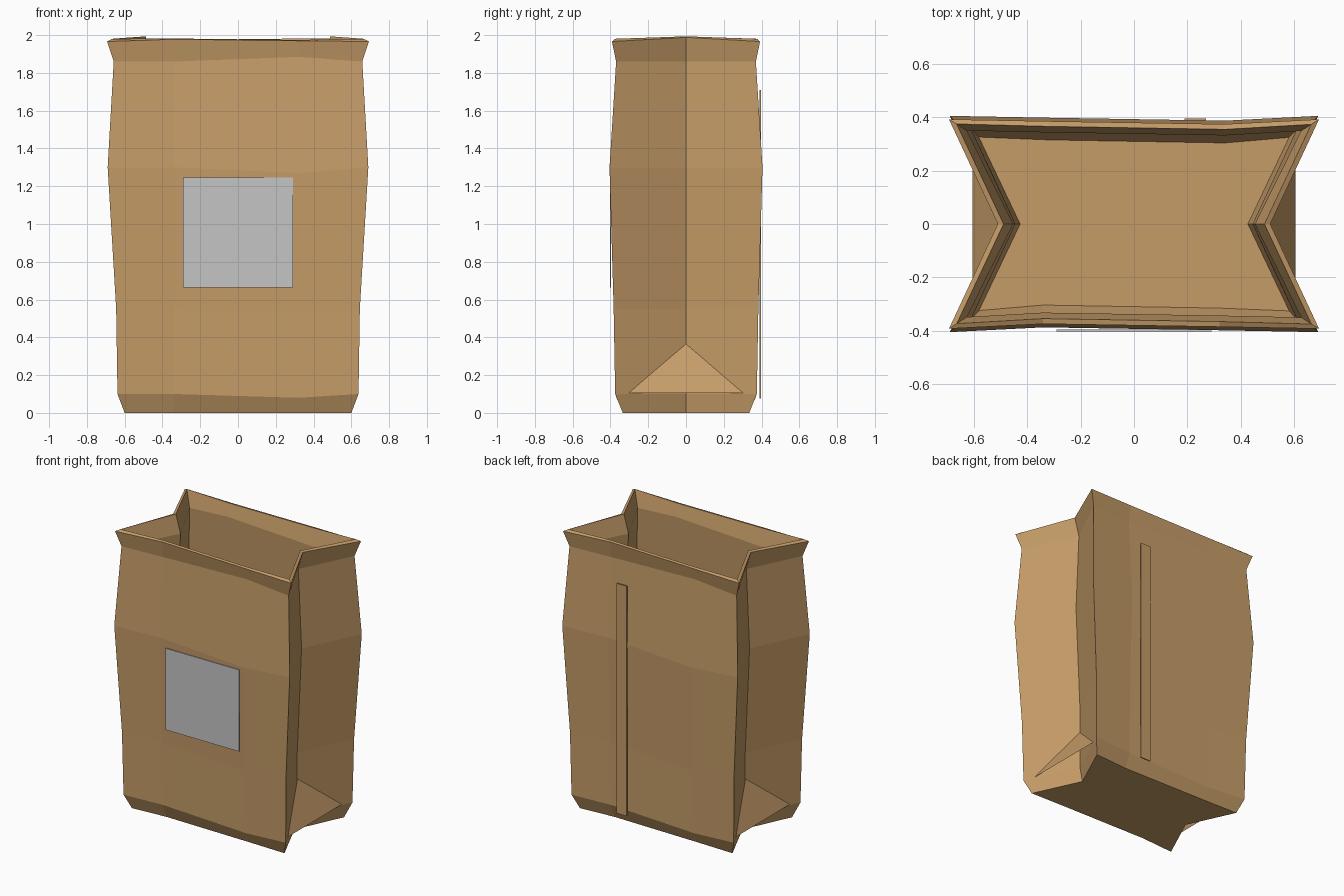
import bpy, bmesh

if "Cube" in bpy.data.objects:
    bpy.data.objects.remove(bpy.data.objects["Cube"])


def material(name, rgb):
    m = bpy.data.materials.new(name)
    m.diffuse_color = (*rgb, 1)
    m.use_nodes = True
    m.node_tree.nodes["Principled BSDF"].inputs["Base Color"].default_value = m.diffuse_color
    return m


kraft = material("kraft_paper", (0.565, 0.335, 0.138))
grey = material("label_grey", (0.56, 0.56, 0.56))


def make(name, verts, faces, mat):
    me = bpy.data.meshes.new(name)
    me.from_pydata(verts, [], faces)
    me.materials.append(mat)
    ob = bpy.data.objects.new(name, me)
    bpy.context.collection.objects.link(ob)
    return ob


def plate(name, x0, x1, y0, y1, z0, z1, mat):
    v = [(x, y, z) for z in (z0, z1) for x, y in ((x0, y0), (x1, y0), (x1, y1), (x0, y1))]
    f = [(3, 2, 1, 0), (4, 5, 6, 7)] + [(i, (i + 1) % 4, (i + 1) % 4 + 4, i + 4) for i in range(4)]
    return make(name, v, f, mat)


# Levels: z, half width, half depth, gusset fold x, left kink lift, right kink lift, fold lift
LEVELS = [
    (0.00, 0.600, 0.335, 0.445, 0.00, 0.00, 0.00),
    (0.10, 0.638, 0.375, 0.466, 0.00, -0.02, 0.00),
    (0.55, 0.645, 0.383, 0.466, 0.00, -0.02, 0.00),
    (1.30, 0.690, 0.405, 0.500, 0.00, -0.03, 0.00),
    (1.86, 0.658, 0.370, 0.475, 0.00, 0.025, 0.00),
    (1.966, 0.693, 0.392, 0.510, 0.012, 0.004, 0.022),
]


def ring(z, w, d, fold, lift_a, lift_b, lift_f):
    half = [(-w, -d, z), (-0.34, -d + 0.018, z + lift_a), (0.32, -d + 0.007, z + lift_b),
            (w, -d, z), (fold, 0, z + lift_f)]
    return half + [(-x, -y, h) for x, y, h in half]


# Bag: gusseted paper shell, open at the top
rings = [ring(*lv) for lv in LEVELS]
n = len(rings[0])
verts = [p for r in rings for p in r]
faces = [tuple(reversed(range(n)))]
for k in range(len(rings) - 1):
    for i in range(n):
        j = (i + 1) % n
        faces.append((k * n + i, k * n + j, (k + 1) * n + j, (k + 1) * n + i))
bag = make("paper_bag", verts, faces, kraft)
shell = bag.modifiers.new("paper_thickness", "SOLIDIFY")
shell.thickness = 0.02
shell.offset = -1
shell.use_even_offset = True

# Folded triangles at the foot of each gusset
for side, name in ((1, "right_foot_flap"), (-1, "left_foot_flap")):
    make(name, [(side * 0.605, -side * 0.305, 0.105), (side * 0.605, side * 0.305, 0.105),
                (side * 0.468, 0, 0.365)], [(0, 1, 2)], kraft)

# Front label and back seam strip
plate("front_label", -0.29, 0.29, -0.402, -0.396, 0.665, 1.245, grey)
plate("back_seam", 0.19, 0.27, 0.388, 0.396, 0.075, 1.71, kraft)
